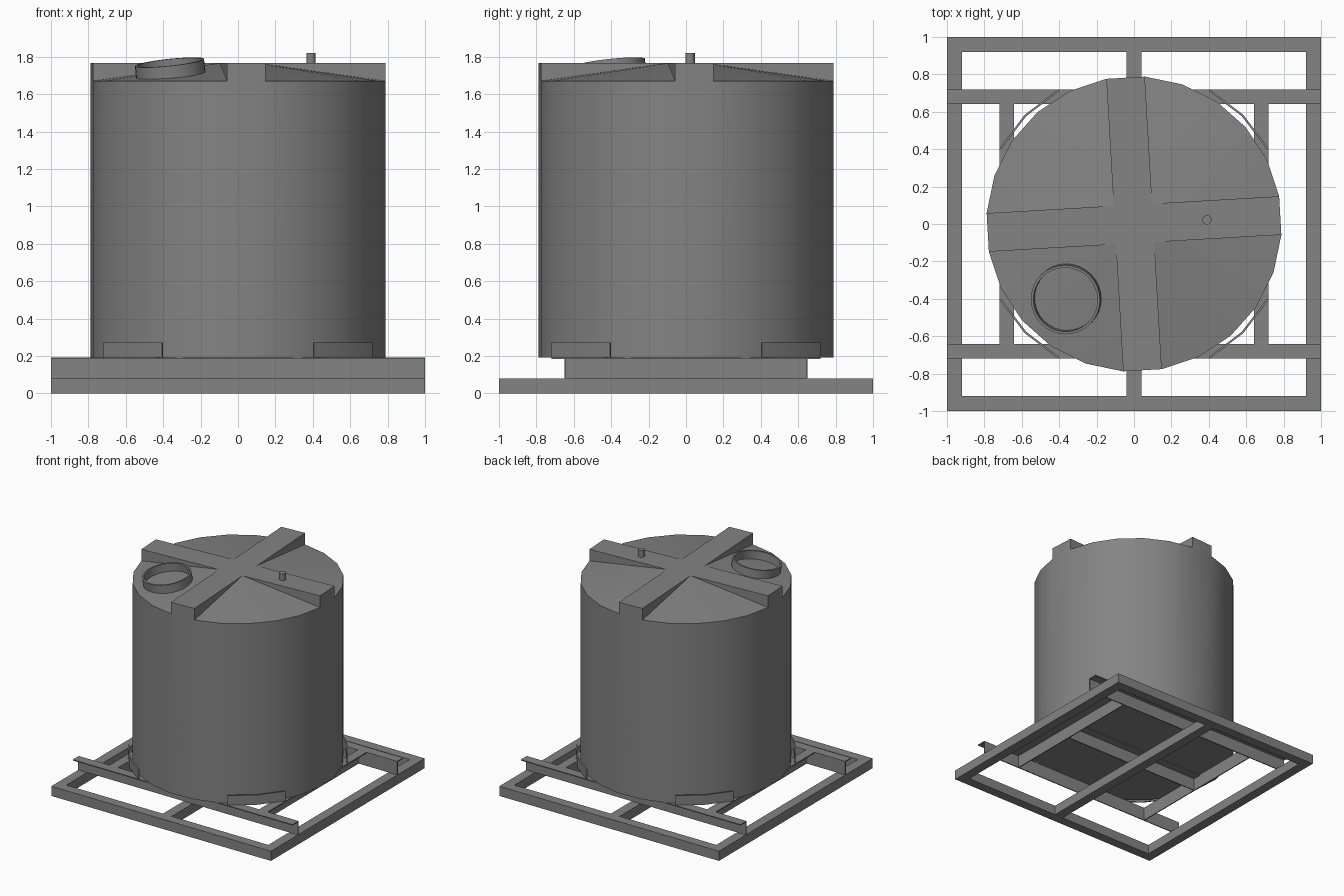
import bpy, bmesh, math
from math import sin, cos, radians
from mathutils import Matrix

if "Cube" in bpy.data.objects:
    bpy.data.objects.remove(bpy.data.objects["Cube"])

grey = bpy.data.materials.new("mid_grey")
grey.diffuse_color = (0.23, 0.23, 0.23, 1)
grey.use_nodes = True
grey.node_tree.nodes["Principled BSDF"].inputs["Base Color"].default_value = grey.diffuse_color


def finish(name, bm, smooth=False):
    bmesh.ops.recalc_face_normals(bm, faces=bm.faces[:])
    me = bpy.data.meshes.new(name)
    bm.to_mesh(me)
    bm.free()
    ob = bpy.data.objects.new(name, me)
    bpy.context.collection.objects.link(ob)
    me.materials.append(grey)
    if smooth:
        bpy.ops.object.select_all(action='DESELECT')
        ob.select_set(True)
        bpy.context.view_layer.objects.active = ob
        bpy.ops.object.shade_smooth_by_angle(angle=radians(30))
    return ob


def box(name, x0, x1, y0, y1, z0, z1):
    bm = bmesh.new()
    bmesh.ops.create_cube(bm, size=1)
    for v in bm.verts:
        v.co = ((x0 + x1) / 2 + v.co.x * (x1 - x0),
                (y0 + y1) / 2 + v.co.y * (y1 - y0),
                (z0 + z1) / 2 + v.co.z * (z1 - z0))
    return finish(name, bm)


def ring(name, ri, ro, z0, z1, angles, closed=True, smooth=False):
    """Hollow wall of rectangular section swept through the angles (degrees)."""
    bm = bmesh.new()
    secs = [[bm.verts.new((r * cos(radians(a)), r * sin(radians(a)), z))
             for r, z in ((ri, z0), (ro, z0), (ro, z1), (ri, z1))] for a in angles]
    n = len(secs)
    for i in range(n if closed else n - 1):
        a, b = secs[i], secs[(i + 1) % n]
        for k in range(4):
            m = (k + 1) % 4
            bm.faces.new((a[k], a[m], b[m], b[k]))
    if not closed:
        bm.faces.new(secs[0])
        bm.faces.new(secs[-1])
    return finish(name, bm, smooth)


def angle_bar(name, length, web, flange, z0, z1, rot):
    """Thin angle section along x: upright web, top flange towards +y."""
    t = 0.008
    prof = [(web, z0), (web + t, z0), (web + t, z1 - t),
            (flange, z1 - t), (flange, z1), (web, z1)]
    bm = bmesh.new()
    ends = [[bm.verts.new((s * length / 2, y, z)) for y, z in prof] for s in (-1, 1)]
    for e in ends:
        bm.faces.new(e)
    for k in range(6):
        m = (k + 1) % 6
        bm.faces.new((ends[0][k], ends[0][m], ends[1][m], ends[1][k]))
    bm.transform(Matrix.Rotation(radians(rot), 4, 'Z'))
    return finish(name, bm)


# Base frame: square ring and a middle bar
S2 = math.sqrt(2)
ring("base_frame", 0.92 * S2, S2, 0, 0.08, [45, 135, 225, 315])
box("base_middle_bar", -0.04, 0.04, -0.92, 0.92, 0, 0.08)

# Angle section supports under the tank
BOT = 0.192
for nm, r in (("back", 0), ("front", 180)):
    angle_bar(nm + "_support_beam", 2.0, 0.642, 0.72, 0.08, BOT, r)
for nm, r in (("left", 90), ("right", -90)):
    angle_bar(nm + "_support_beam", 1.284, 0.642, 0.72, 0.08, BOT, r)
angle_bar("middle_support_beam", 1.284, -0.035, 0.04, 0.08, BOT, 0)

# Curved corner retainers
for i, nm in enumerate(("back_right", "back_left", "front_left", "front_right")):
    ring(nm + "_retainer", 0.815, 0.826, BOT, 0.272,
         [a + 90 * i for a in (29.5, 45, 60.5)], closed=False, smooth=True)

# Tank: 24-sided wall, sloping roof sectors and a raised flat cross
R, RIM, TOP, TURN = 0.79, 1.67, 1.765, 3.3
bm = bmesh.new()


def polar(r, a, z):
    a = radians(a + TURN)
    return bm.verts.new((r * cos(a), r * sin(a), z))


ang = [15 * i - 7.5 for i in range(24)]
low = [polar(R, a, BOT) for a in ang]
rim = [polar(R, a, RIM) for a in ang]
half = R * sin(radians(7.5))
inner = [polar(half * S2, 45 + 90 * q, TOP) for q in range(4)]
bm.faces.new(low)
for i in range(24):
    j = (i + 1) % 24
    bm.faces.new((low[i], low[j], rim[j], rim[i]))
bm.faces.new(inner)
for q in range(4):
    i = 6 * q
    a, b = polar(R, ang[i], TOP), polar(R, ang[i + 1], TOP)
    before, after = inner[q - 1], inner[q]
    bm.faces.new((rim[i], rim[i + 1], b, a))          # arm end
    bm.faces.new((a, b, after, before))               # arm top
    bm.faces.new((rim[i], a, before))                 # arm sides
    bm.faces.new((rim[i + 1], b, after))
    for k in range(i + 1, i + 6):                     # roof sector
        bm.faces.new((after, rim[k], rim[(k + 1) % 24]))
finish("tank", bm, smooth=True)

# Manway collar, tilted to sit square on the roof slope
collar = ring("manway_collar", 0.172, 0.186, -0.02, 0.064,
              [i * 11.25 for i in range(32)], smooth=True)
collar.data.transform(Matrix.Translation((-0.36, -0.398, 1.706))
                      @ Matrix.Rotation(radians(8.4), 4, (1, -1, 0)))

# Vent stub on the right arm
bm = bmesh.new()
bmesh.ops.create_cone(bm, cap_ends=True, segments=24, radius1=0.025, radius2=0.025,
                      depth=0.055, matrix=Matrix.Translation((0.39, 0.022, 1.7925)))
finish("vent_stub", bm, smooth=True)
